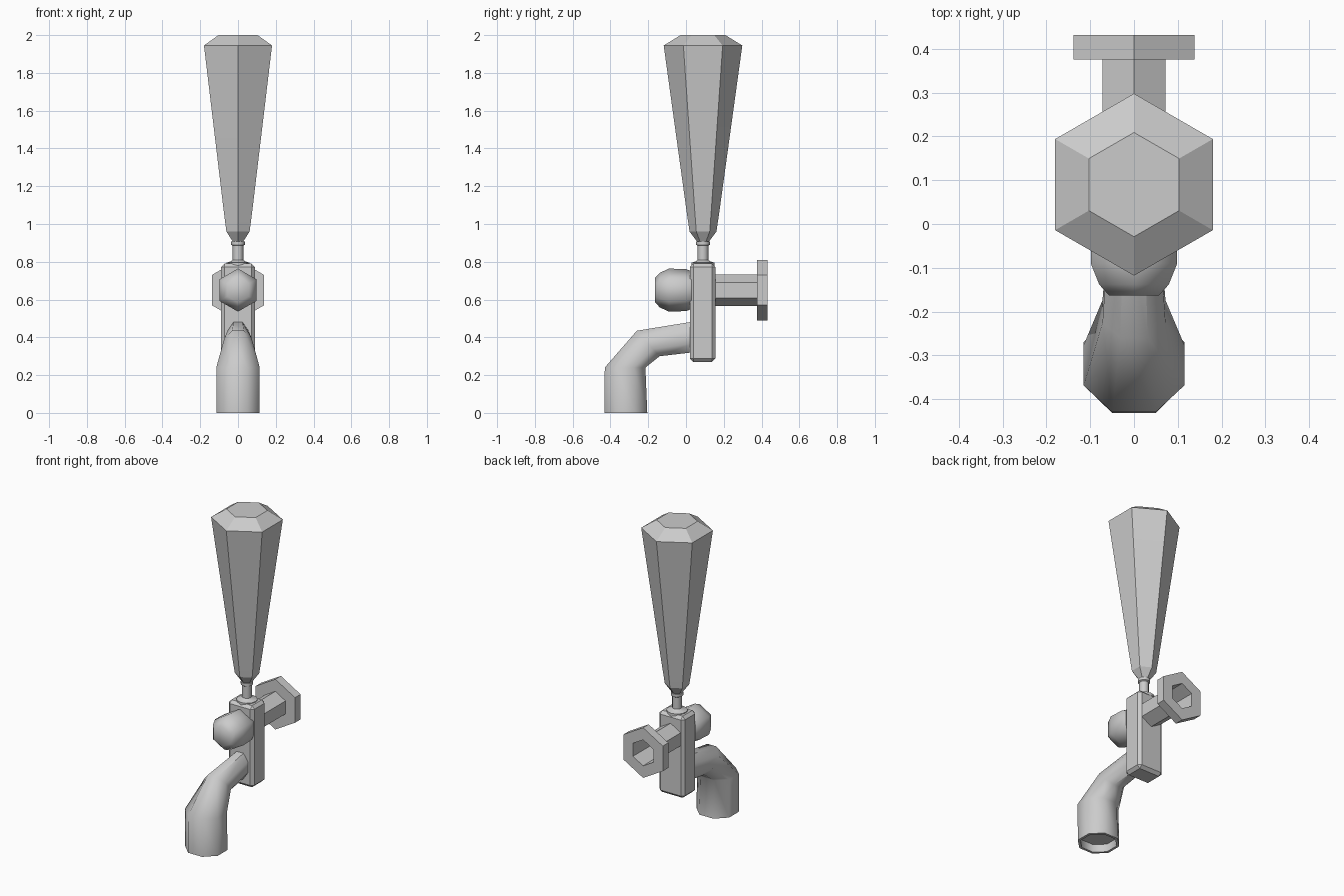
import bpy, bmesh, math
from mathutils import Vector

if "Cube" in bpy.data.objects:
    bpy.data.objects.remove(bpy.data.objects["Cube"])

metal = bpy.data.materials.new("grey metal")
metal.diffuse_color = (0.6, 0.6, 0.6, 1)
metal.use_nodes = True
metal.node_tree.nodes["Principled BSDF"].inputs["Base Color"].default_value = metal.diffuse_color


def finish(name, bm, angle):
    """Orient faces, smooth below the angle, and make the object."""
    bmesh.ops.recalc_face_normals(bm, faces=bm.faces)
    for f in bm.faces:
        f.smooth = True
    for e in bm.edges:
        e.smooth = e.calc_face_angle(0) < math.radians(angle)
    me = bpy.data.meshes.new(name)
    bm.to_mesh(me)
    bm.free()
    me.materials.append(metal)
    ob = bpy.data.objects.new(name, me)
    bpy.context.collection.objects.link(ob)
    return ob


def loft(name, rings, angle, cap_start=True, cap_end=True):
    """Skin a list of equal-length point rings."""
    bm = bmesh.new()
    vr = [[bm.verts.new(p) for p in ring] for ring in rings]
    for a, b in zip(vr, vr[1:]):
        n = len(a)
        for i in range(n):
            j = (i + 1) % n
            bm.faces.new((a[i], a[j], b[j], b[i]))
    if cap_start:
        bm.faces.new(vr[0])
    if cap_end:
        bm.faces.new(vr[-1])
    return finish(name, bm, angle)


def lathe(name, profile, sides, centre, axis, angle=30, **caps):
    """Polygonal turning along z or y; a corner points at y or z."""
    c = Vector(centre)
    rings = []
    for t, r in profile:
        ring = []
        for i in range(sides):
            a = 2 * math.pi * i / sides
            u, v = r * math.sin(a), r * math.cos(a)
            ring.append(c + (Vector((u, v, t)) if axis == 'z' else Vector((u, t, v))))
        rings.append(ring)
    return loft(name, rings, angle, **caps)


# Tapered six-sided tap handle
lathe("handle", [(0.905, 0.03), (0.96, 0.071), (1.06, 0.086), (1.945, 0.208), (2.0, 0.119)],
      6, (0, 0.09, 0), 'z', 25)

# Stem with collars between body and handle
lathe("stem", [(0.775, 0.062), (0.795, 0.062), (0.803, 0.036), (0.81, 0.028), (0.885, 0.028),
               (0.89, 0.036), (0.908, 0.036)], 12, (0, 0.09, 0), 'z', 35)

# Upright body with chamfered edges
bm = bmesh.new()
bmesh.ops.create_cube(bm, size=1)
for v in bm.verts:
    v.co = Vector((v.co.x * 0.18, v.co.y * 0.135 + 0.088, v.co.z * 0.52 + 0.53))
bmesh.ops.bevel(bm, geom=bm.edges[:], offset=0.018, segments=1, affect='EDGES')
finish("body", bm, 30)

# Rounded front knob
lathe("front_knob", [(0.03, 0.1), (0.0, 0.111), (-0.09, 0.114), (-0.138, 0.092), (-0.163, 0.066)],
      6, (0, 0, 0.65), 'y', 62)

# Rear shank and flange, open at the back
lathe("shank", [(0.14, 0.083), (0.376, 0.083), (0.376, 0.16), (0.432, 0.16), (0.432, 0.083),
                (0.376, 0.082), (0.17, 0.08)], 6, (0, 0, 0.65), 'y', 30)

# Bent octagonal spout: each section is (top y, z), (bottom y, z), half width
sections = [((0.03, 0.482), (0.03, 0.32), 0.055),
            ((-0.26, 0.435), (-0.14, 0.30), 0.072),
            ((-0.43, 0.24), (-0.215, 0.24), 0.115),
            ((-0.432, 0.0), (-0.205, 0.0), 0.115),
            ((-0.417, 0.0), (-0.22, 0.0), 0.1),      # rim
            ((-0.417, 0.05), (-0.22, 0.05), 0.1)]    # recess
k = 0.43
octagon = [(k, 1), (1, k), (1, -k), (k, -1), (-k, -1), (-1, -k), (-1, k), (-k, 1)]
rings = []
for top, bottom, w in sections:
    t, b = Vector((0, *top)), Vector((0, *bottom))
    mid, half = (t + b) / 2, (t - b) / 2
    rings.append([mid + Vector((u * w, 0, 0)) + half * v for u, v in octagon])
loft("spout", rings, 48)
